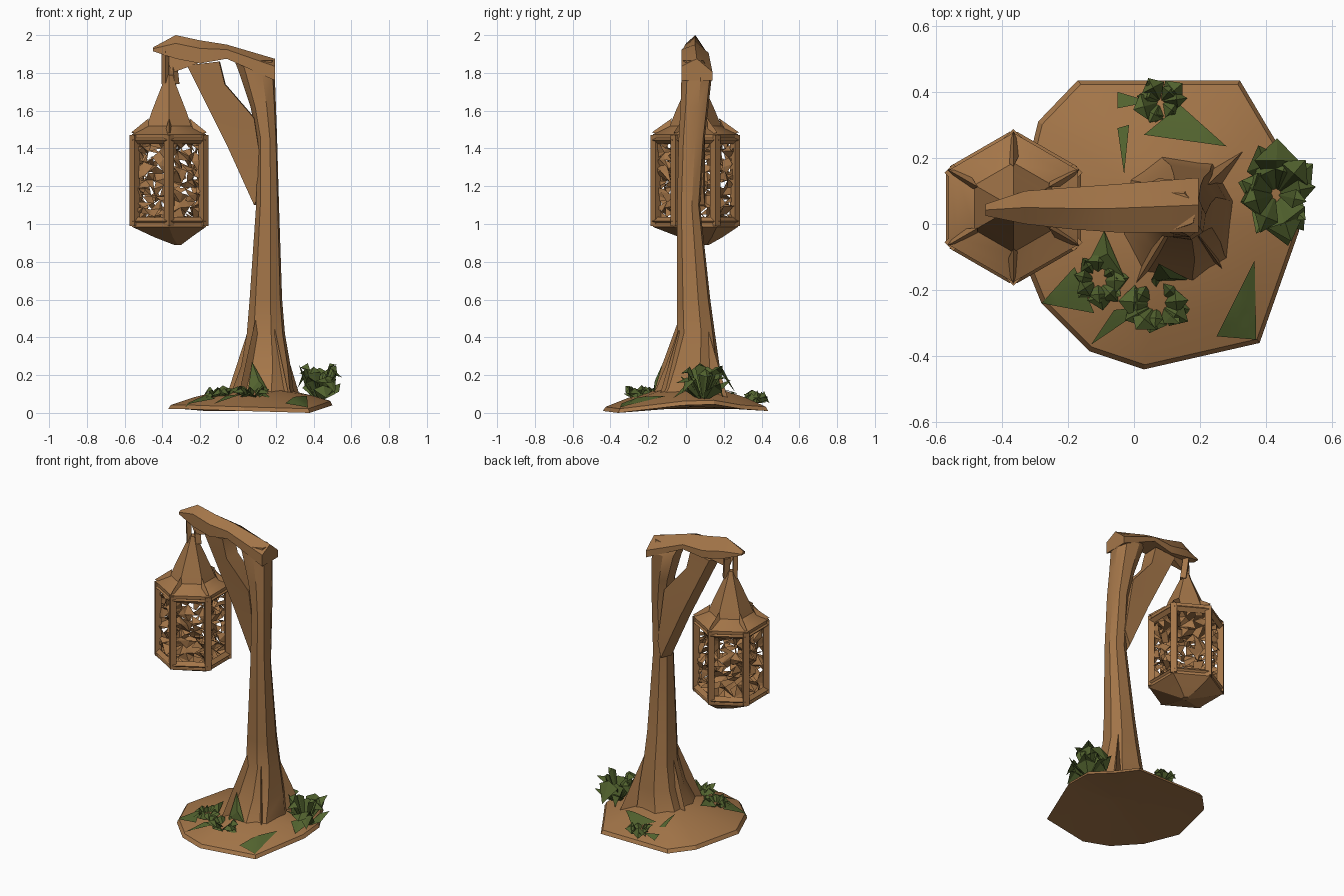
import bpy, bmesh, math, random
from mathutils import Vector
from mathutils.bvhtree import BVHTree

if "Cube" in bpy.data.objects:
    bpy.data.objects.remove(bpy.data.objects["Cube"])

random.seed(11)


def material(name, color):
    m = bpy.data.materials.new(name)
    m.diffuse_color = (*color, 1)
    m.use_nodes = True
    m.node_tree.nodes["Principled BSDF"].inputs["Base Color"].default_value = m.diffuse_color
    return m


WOOD = material("brown wood", (0.37, 0.18, 0.066))
LEAF = material("dark green leaf", (0.085, 0.125, 0.028))


def make(name, verts, faces, mat, angle=35, fix=True):
    me = bpy.data.meshes.new(name)
    bm = bmesh.new()
    vs = [bm.verts.new(v) for v in verts]
    for f in faces:
        bm.faces.new([vs[i] for i in f])
    if fix:
        bmesh.ops.recalc_face_normals(bm, faces=bm.faces)
    bm.to_mesh(me)
    bm.free()
    me.materials.append(mat)
    ob = bpy.data.objects.new(name, me)
    bpy.context.collection.objects.link(ob)
    if angle:
        bpy.ops.object.select_all(action='DESELECT')
        ob.select_set(True)
        bpy.context.view_layer.objects.active = ob
        bpy.ops.object.shade_smooth_by_angle(angle=math.radians(angle))
    return ob


def loft(name, rings, mat=WOOD, angle=35):
    """Skin through equal-length rings and cap both ends."""
    n = len(rings[0])
    verts = [p for r in rings for p in r]
    faces = [(k * n + i, k * n + (i + 1) % n, (k + 1) * n + (i + 1) % n, (k + 1) * n + i)
             for k in range(len(rings) - 1) for i in range(n)]
    faces += [tuple(range(n))[::-1], tuple(range(len(verts) - n, len(verts)))]
    return make(name, verts, faces, mat, angle)


def bar(name, a, b, w):
    """Square stick from a to b."""
    a, b = Vector(a), Vector(b)
    d = (b - a).normalized()
    u = d.cross(Vector((0, 0, 1)) if abs(d.z) < 0.8 else Vector((1, 0, 0))).normalized() * w
    v = d.cross(u)
    return loft(name, [[p + u, p + v, p - u, p - v] for p in (a, b)], angle=0)


# Ground mound: uneven rim, rising to the post
rim = [(-.17, .435, .01), (.32, .435, .01), (.40, .30, .02), (.49, .15, .045), (.50, -.02, .04),
       (.38, -.36, .0), (.03, -.44, .01), (-.135, -.385, .015), (-.28, -.24, .02),
       (-.37, -.02, .02), (-.29, .31, .02)]
C = Vector((.12, .03, 0))


def mound_ring(s, lift, keep):
    return [(C.x + (x - C.x) * s, C.y + (y - C.y) * s, z * keep + lift) for x, y, z in rim]


mound = loft("ground_mound", [mound_ring(.25, .03, 0), mound_ring(1, 0, 1), mound_ring(.97, .022, 1),
                              mound_ring(.72, .075, .4), mound_ring(.45, .115, 0),
                              mound_ring(.2, .14, 0)], angle=25)
bvh = BVHTree.FromPolygons([v.co for v in mound.data.vertices],
                           [tuple(p.vertices) for p in mound.data.polygons])


def ground(x, y):
    hit = bvh.ray_cast(Vector((x, y, 1)), Vector((0, 0, -1)))[0]
    return hit.z if hit else 0.04


# Post: tapered trunk, z then x and y extents
def trunk_ring(z, x0, x1, y0, y1, p=.8):
    ring = []
    for i in range(8):
        a = math.tau * i / 8 + .2
        c, s = math.cos(a), math.sin(a)
        ring.append(((x0 + x1) / 2 + math.copysign(abs(c) ** p, c) * (x1 - x0) / 2,
                     (y0 + y1) / 2 + math.copysign(abs(s) ** p, s) * (y1 - y0) / 2, z))
    return ring


loft("post", [trunk_ring(*r) for r in (
    (.06, -.06, .32, -.21, .23), (.13, -.03, .295, -.16, .20), (.25, .015, .28, -.11, .18),
    (.42, .045, .25, -.05, .155), (.6, .06, .235, -.05, .13), (1.1, .095, .218, -.048, .075),
    (1.45, .10, .208, -.04, .10), (1.62, .065, .202, -.03, .12), (1.80, .005, .196, -.025, .14),
    (1.865, -.02, .193, -.02, .10))])

# Root ridges spreading from the foot of the post
for i, (x, y, z) in enumerate([(.33, .22, .08), (-.06, .08, .09), (.0, -.19, .08), (.27, -.14, .09)]):
    t = Vector((.14 + (x - .14) * .3, .04 + (y - .04) * .3, .52))
    e = Vector((x, y, z))
    side = Vector((-(y - .04), x - .14, 0)).normalized() * .07
    b = Vector((.14, .04, .08))
    make(f"root_{i}", [t, e, b + side, b - side], [(0, 1, 2), (0, 3, 1), (0, 2, 3), (1, 3, 2)], WOOD, 0)


# Arm and brace: rings across the span
def span_ring(x, y0, y1, z0, z1):
    m = (y0 + y1) / 2
    return [(x, y0, z0), (x, y1, z0), (x, y1, z0 * .6 + z1 * .4), (x, m, z1), (x, y0, z0 * .35 + z1 * .65)]


loft("arm", [span_ring(*r) for r in (
    (.195, -.025, .14, 1.76, 1.875), (-.06, -.025, .12, 1.875, 1.95),
    (-.20, -.015, .11, 1.85, 1.972), (-.33, 0, .10, 1.875, 2.0), (-.45, .025, .06, 1.915, 1.935))])

loft("brace", [[(x0, .03, z0), (x1, -.02 + s, z1), (x1 + .005, .09 + s, z1), (x0 + .03, .10, z0)]
               for x0, z0, x1, z1, s in ((-.27, 1.84, -.10, 1.86, 0), (-.20, 1.70, -.07, 1.74, 0),
                                         (-.06, 1.42, .085, 1.56, .01), (.085, 1.10, .14, 1.2, .0))])

# Hook below the arm tip
make("hook_plate", [(-.39, .04, 1.91), (-.35, .05, 1.80), (-.20, .0, 1.855), (-.20, .09, 1.855), (-.3, .05, 1.93)],
     [(0, 1, 2, 4), (0, 4, 3, 1), (1, 3, 2), (2, 3, 4)], WOOD, 0)
bar("hanger_outer", (-.385, .03, 1.93), (-.385, .04, 1.74), .02)
bar("hanger_inner", (-.35, .07, 1.88), (-.335, .06, 1.74), .025)

# Lantern: six-sided, corners front and back
LX, LY = -.365, .05


def hexagon(s, z, dx=0, dy=0, turn=0):
    return [Vector((LX + dx + .226 * s * math.cos(math.radians(60 * i + 30 + turn)),
                    LY + dy + .226 * s * math.sin(math.radians(60 * i + 30 + turn)), z)) for i in range(6)]


loft("lantern_roof", [hexagon(.9, 1.44), hexagon(1.0, 1.455), hexagon(1.0, 1.475), hexagon(.86, 1.49),
                      hexagon(.60, 1.52), hexagon(.46, 1.60), hexagon(.14, 1.76), hexagon(.1, 1.79)], angle=30)
loft("lantern_bottom", [hexagon(.95, 1.015), hexagon(1.0, 1.0), hexagon(1.0, .985),
                        hexagon(.5, .93, .02, .03), hexagon(.1, .89, .045, .05)], angle=20)
for i in range(6):
    lo, hi = hexagon(.93, .99), hexagon(.93, 1.47)
    j = (i + 1) % 6
    bar(f"lantern_corner_{i}", lo[i], hi[i], .027)
    bar(f"lantern_top_rail_{i}", hi[i] - Vector((0, 0, .025)), hi[j] - Vector((0, 0, .025)), .022)
    bar(f"lantern_bottom_rail_{i}", lo[i] + Vector((0, 0, .025)), lo[j] + Vector((0, 0, .025)), .022)
    # Roof gussets over the eave corners
    r = hexagon(.55, 1.56)[i]
    side = (hi[j] - hi[i]).normalized() * .03
    make(f"eave_gusset_{i}", [hexagon(1.02, 1.485)[i], r, hexagon(.7, 1.47)[i] + side,
                              hexagon(.7, 1.47)[i] - side],
         [(0, 1, 2), (0, 3, 1), (1, 3, 2), (0, 2, 3)], WOOD, 0)

    # Tangled openwork panel: jittered grid of shards with gaps
    cols, rows = 5, 12
    inward = (Vector((LX, LY, 0)) - (lo[i] + lo[j]) / 2 * Vector((1, 1, 0)).length / math.sqrt(2))
    inward.z = 0
    inward.normalize()
    verts, faces = [], []
    for rr in range(rows + 1):
        for cc in range(cols + 1):
            edge = rr in (0, rows) or cc in (0, cols)
            jit = 0 if edge else 1
            u = cc / cols + jit * random.uniform(-.08, .08)
            w = rr / rows + jit * random.uniform(-.035, .035)
            p = lo[i].lerp(lo[j], u)
            p.z = 1.01 + .44 * w
            verts.append(p + inward * jit * random.uniform(-.005, .06))
    for rr in range(rows):
        for cc in range(cols):
            a = rr * (cols + 1) + cc
            q = (a, a + 1, a + cols + 2, a + cols + 1)
            k = random.randrange(2)
            for t in ((q[k], q[k + 1], q[k + 2]), (q[k], q[k + 2], q[(k + 3) % 4])):
                if random.random() < .66:
                    faces.append(t)
    make(f"lantern_openwork_{i}", verts, faces, WOOD, 0, False)


# Leaf clusters: folded pointed leaves around a centre
def cluster(name, c, rx, ry, z0, z1, count):
    verts, faces = [], []
    for k in range(count):
        a = math.tau * (k + random.uniform(-.3, .3)) / count * 2
        ln = random.uniform(.65, 1.0)
        d = Vector((math.cos(a) * rx, math.sin(a) * ry, 0)) * ln
        side = Vector((-d.y, d.x, 0)) * random.uniform(.3, .5)
        base = Vector((c[0], c[1], z0)) + d * .05
        mid = base + d * .55
        mid.z = random.uniform(z0 + (z1 - z0) * .4, z1)
        tip = base + d * .95
        tip.z = random.uniform(z0, z1)
        drop = Vector((0, 0, random.uniform(.015, .04)))
        n = len(verts)
        verts += [base, mid + side - drop, tip, mid - side - drop, mid]
        faces += [(n, n + 1, n + 4), (n + 1, n + 2, n + 4), (n + 4, n + 2, n + 3), (n, n + 4, n + 3)]
    make(name, verts, faces, LEAF, 0, False)


cluster("leaf_cluster_right", (.43, .09), .14, .17, .06, .265, 18)
cluster("leaf_cluster_back", (.08, .37), .10, .08, .05, .13, 14)
cluster("leaf_cluster_left", (-.11, -.17), .10, .10, .07, .14, 16)
cluster("leaf_cluster_front", (.07, -.24), .13, .11, .07, .15, 16)


# Flat leaves lying on the mound
def ground_leaf(name, a, b, c, n=6):
    a, b, c = (Vector((*p, 0)) for p in (a, b, c))
    verts, faces, idx = [], [], {}
    for i in range(n + 1):
        for j in range(n + 1 - i):
            p = a + (b - a) * i / n + (c - a) * j / n
            idx[i, j] = len(verts)
            verts.append((p.x, p.y, ground(p.x, p.y) + .008))
    for i in range(n):
        for j in range(n - i):
            faces.append((idx[i, j], idx[i + 1, j], idx[i, j + 1]))
            if i + j < n - 1:
                faces.append((idx[i + 1, j], idx[i + 1, j + 1], idx[i, j + 1]))
    make(name, verts, faces, LEAF, 35, False)


ground_leaf("fallen_leaf_front_right", (.25, -.34), (.37, -.35), (.365, -.11))
ground_leaf("fallen_leaf_front", (-.13, -.365), (-.06, -.26), (.04, -.25))
ground_leaf("fallen_leaf_left", (-.28, -.24), (-.12, -.27), (-.18, -.13))
ground_leaf("fallen_leaf_back", (.03, .27), (.14, .36), (.28, .235))
ground_leaf("fallen_leaf_back_sliver", (-.05, .29), (-.015, .30), (-.03, .15))
ground_leaf("fallen_leaf_back_left", (-.05, .40), (-.05, .35), (.05, .37))

# Leaf climbing the front of the post
make("climbing_leaf", [(.05, -.175, .10), (.17, -.17, .10), (.11, -.165, .17), (.075, -.12, .27)],
     [(0, 1, 2), (0, 2, 3), (1, 3, 2)], LEAF, 0, False)
# Leaf joining the left cluster to the post
make("trailing_leaf", [(-.14, -.12, .10), (-.09, -.02, .13), (-.03, -.16, .12), (-.08, -.09, .145)],
     [(0, 2, 3), (0, 3, 1), (2, 1, 3)], LEAF, 0, False)
